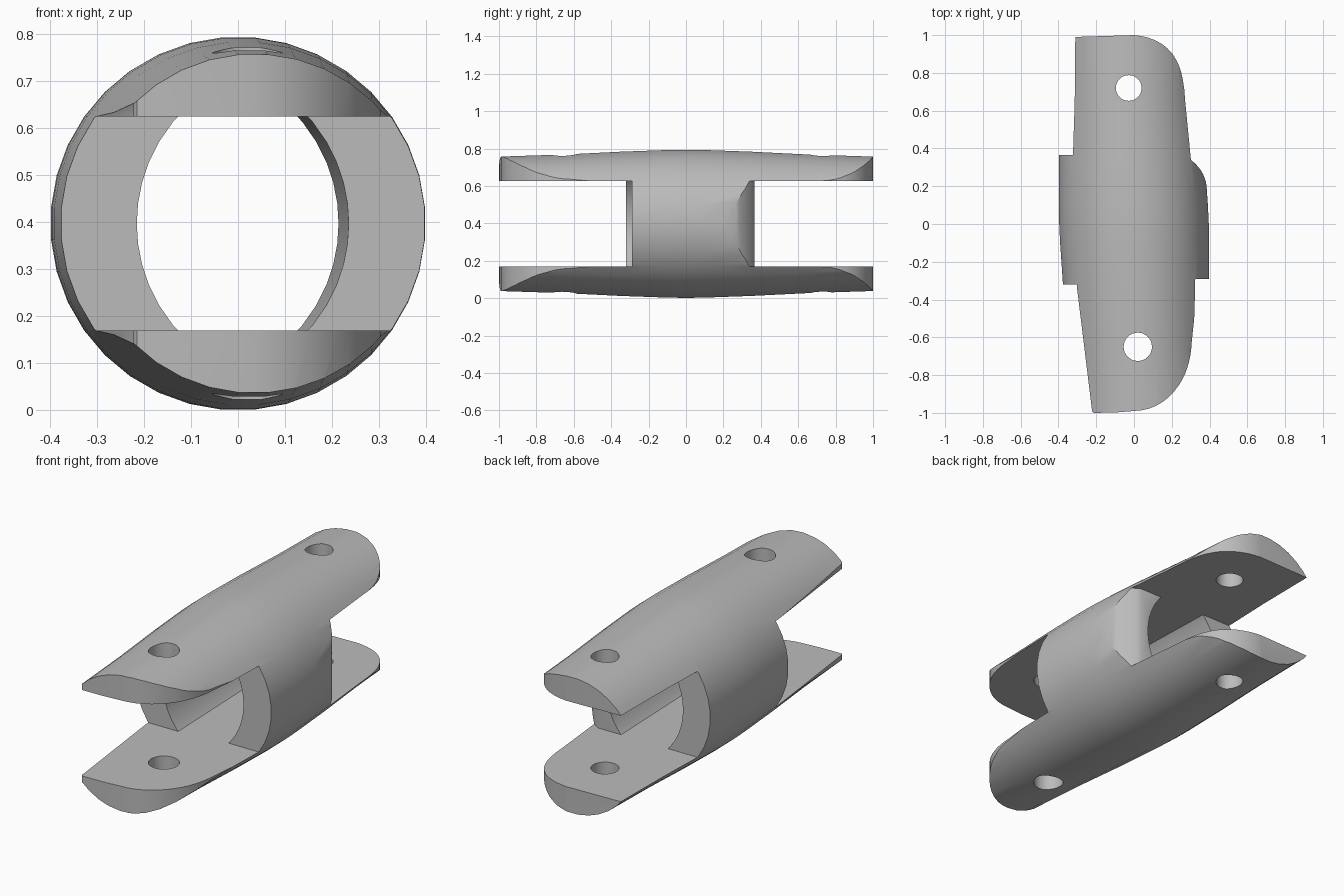
import bpy, bmesh, math

if "Cube" in bpy.data.objects:
    bpy.data.objects.remove(bpy.data.objects["Cube"])

MID = 0.3975      # height of the barrel axis
GAP = 0.228       # half the height of the slot between the flanges
TILT = -0.033     # sideways drift of the axis along y

steel = bpy.data.materials.new("plain grey")
steel.use_nodes = True
grey = (0.5, 0.5, 0.5, 1)
steel.diffuse_color = grey
steel.node_tree.nodes["Principled BSDF"].inputs["Base Color"].default_value = grey


def finish(bm, name):
    bmesh.ops.recalc_face_normals(bm, faces=bm.faces)
    mesh = bpy.data.meshes.new(name)
    bm.to_mesh(mesh)
    bm.free()
    mesh.materials.append(steel)
    ob = bpy.data.objects.new(name, mesh)
    bpy.context.collection.objects.link(ob)
    return ob


def prism(name, outline, low, high, place):
    """Closed outline swept from low to high; place maps (a, b, t) to a point."""
    bm = bmesh.new()
    ends = [[bm.verts.new(place(a, b, t)) for a, b in outline] for t in (low, high)]
    for ring in ends:
        bm.faces.new(ring)
    n = len(outline)
    for i in range(n):
        j = (i + 1) % n
        bm.faces.new((ends[0][i], ends[0][j], ends[1][j], ends[1][i]))
    return finish(bm, name)


def upright(a, b, t):
    return (a, b, MID + t)


def lengthwise(a, b, t):
    return (a + TILT * t, t, MID + b)


def combine(ob, tool, operation):
    mod = ob.modifiers.new("cut", 'BOOLEAN')
    mod.operation, mod.object, mod.solver = operation, tool, 'EXACT'
    graph = bpy.context.evaluated_depsgraph_get()
    mesh = bpy.data.meshes.new_from_object(ob.evaluated_get(graph))
    ob.modifiers.clear()
    ob.data = mesh
    bpy.data.objects.remove(tool)


def bow(p, c, q, steps=10):
    """Quadratic curve from p to q, pulled towards c."""
    return [tuple((1 - t) ** 2 * p[k] + 2 * t * (1 - t) * c[k] + t * t * q[k] for k in (0, 1))
            for t in (i / steps for i in range(steps + 1))]


# Barrel envelope, slightly fuller in the middle
def barrel():
    bm = bmesh.new()
    rings = []
    for y, r in ((-1.02, .36), (-.65, .372), (-.35, .387), (-.1, .396), (0, .3975),
                 (.1, .396), (.35, .387), (.65, .372), (1.02, .36)):
        rings.append([bm.verts.new(lengthwise(r * math.cos(a), r * math.sin(a), y))
                      for a in (math.tau * (i + .5) / 36 for i in range(36))])
    for one, two in zip(rings, rings[1:]):
        for i in range(36):
            j = (i + 1) % 36
            bm.faces.new((one[i], one[j], two[j], two[i]))
    bm.faces.new(rings[0])
    bm.faces.new(rings[-1])
    return finish(bm, "barrel")


# Left and right walls with the curved bore between them
left_plan = [(.1, -.29), (.45, -.29), (.45, .1), (.39, .15)]
left_plan += bow((.383, .21), (.365, .31), (.26, .365)) + [(.1, .365)]
right_plan = [(-.1, -.32), (-.45, -.32), (-.45, .365), (-.1, .365)]
body = prism("link_body", left_plan, -GAP - .02, GAP + .02, upright)
right_wall = prism("right_wall", right_plan, -GAP - .02, GAP + .02, upright)
combine(body, right_wall, 'UNION')

side = [(-.116 + math.sqrt(.342 ** 2 - z * z), z)
        for z in (.26 * (i / 6 - 1) for i in range(13))]
bore = prism("bore", side + [(-x, z) for x, z in reversed(side)], -.6, .6, lengthwise)
combine(body, bore, 'DIFFERENCE')

# Upper and lower flanges with one rounded corner at each end
flange_plan = [(-.215, -1), (-.1, -.998)]
flange_plan += bow((0, -.99), (.15, -.985), (.24, -.85), 7)
flange_plan += bow((.24, -.85), (.3, -.76), (.306, -.62), 7)[1:]
flange_plan += [(.34, -.3), (.36, 0), (.33, .3)]
flange_plan += bow((.262, .74), (.25, .84), (.2, .905), 6)
flange_plan += bow((.2, .905), (.13, .99), (0, 1), 7)[1:]
flange_plan += [(-.32, .99), (-.33, .36), (-.35, 0), (-.304, -.32), (-.222, -.99)]
for name, low, high in (("upper_flange", GAP, .5), ("lower_flange", -.5, -GAP)):
    combine(body, prism(name, flange_plan, low, high, upright), 'UNION')

# Trim everything to the barrel, then drill the pin holes
combine(body, barrel(), 'INTERSECT')
for x, y, r in ((.02, -.65, .075), (-.028, .72, .068)):
    circle = [(x + r * math.cos(a), y + r * math.sin(a))
              for a in (math.tau * i / 32 for i in range(32))]
    combine(body, prism("pin_hole", circle, -1, 1, upright), 'DIFFERENCE')

bpy.context.view_layer.objects.active = body
body.select_set(True)
bpy.ops.object.shade_smooth_by_angle(angle=math.radians(30))
